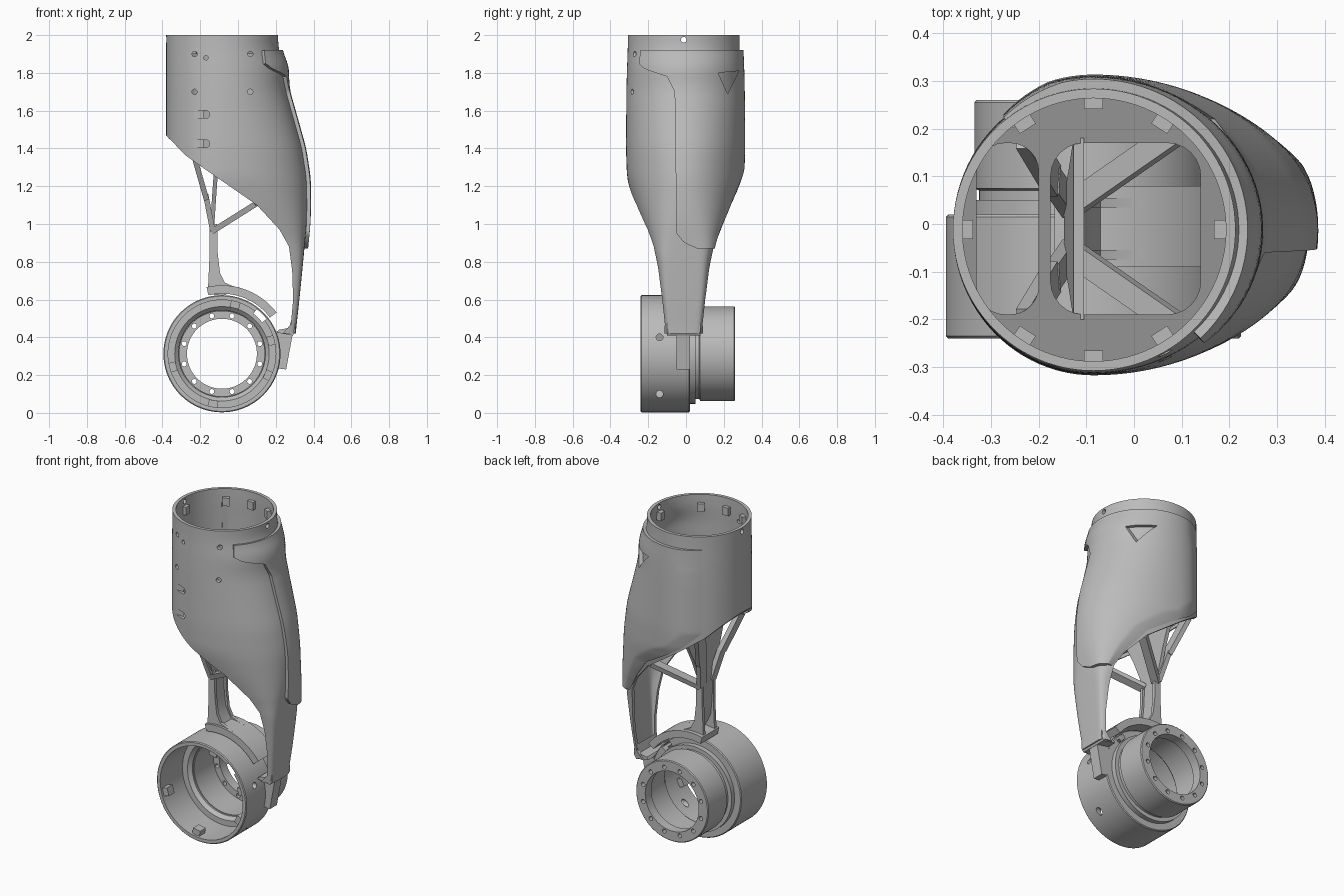
import bpy, bmesh
from math import sin, cos, asin, acos, pi, radians, copysign
from mathutils import Vector

if "Cube" in bpy.data.objects:
    bpy.data.objects.remove(bpy.data.objects["Cube"])

GREY = bpy.data.materials.new("machined grey")
GREY.use_nodes = True
GREY.diffuse_color = (0.5, 0.5, 0.5, 1)
GREY.node_tree.nodes["Principled BSDF"].inputs["Base Color"].default_value = (0.5, 0.5, 0.5, 1)

CX, CY, RING_Z = -0.085, -0.012, 0.313      # tube axis and joint height
along_x = lambda u, v, w: (w, u, v)
along_y = lambda u, v, w: (u, w, v)
along_z = lambda u, v, w: (u, v, w)


def make(name, bm):
    bmesh.ops.recalc_face_normals(bm, faces=bm.faces)
    me = bpy.data.meshes.new(name)
    bm.to_mesh(me)
    bm.free()
    me.materials.append(GREY)
    ob = bpy.data.objects.new(name, me)
    bpy.context.collection.objects.link(ob)
    return ob


def prism(bm, pts, lo, hi, place):
    a, b = ([bm.verts.new(place(u, v, w)) for u, v in pts] for w in (lo, hi))
    bm.faces.new(a)
    bm.faces.new(b[::-1])
    for i in range(len(pts)):
        j = (i + 1) % len(pts)
        bm.faces.new((a[i], b[i], b[j], a[j]))


def prisms(name, items):
    bm = bmesh.new()
    for item in items:
        prism(bm, *item)
    return make(name, bm)


def circle(u, v, r, n=20):
    return [(u + r * cos(2 * pi * i / n), v + r * sin(2 * pi * i / n)) for i in range(n)]


def round_rect(u0, u1, v0, v1, r, n=6):
    pts = []
    for k, (u, v) in enumerate(((u1 - r, v1 - r), (u0 + r, v1 - r), (u0 + r, v0 + r), (u1 - r, v0 + r))):
        for i in range(n + 1):
            a = (k + i / n) * pi / 2
            pts.append((u + r * cos(a), v + r * sin(a)))
    return pts


def block(cu, cv, angle, r0, r1, width):
    """Rectangle standing on a radius of a circle."""
    c, s = cos(radians(angle)), sin(radians(angle))
    return [(cu + r * c - t * s, cv + r * s + t * c)
            for r, t in ((r0, -width), (r1, -width), (r1, width), (r0, width))]


def arc(cu, cv, r0, r1, a0, a1, n=32):
    angles = [radians(a0 + (a1 - a0) * i / n) for i in range(n + 1)]
    return ([(cu + r0 * cos(a), cv + r0 * sin(a)) for a in angles] +
            [(cu + r1 * cos(a), cv + r1 * sin(a)) for a in angles[::-1]])


def lathe(name, profile, n=96):
    bm = bmesh.new()
    loops = [[bm.verts.new((CX + r * cos(2 * pi * i / n), y, RING_Z + r * sin(2 * pi * i / n)))
              for i in range(n)] for r, y in profile]
    for a, b in zip(loops, loops[1:] + loops[:1]):
        for i in range(n):
            bm.faces.new((a[i], a[(i + 1) % n], b[(i + 1) % n], b[i]))
    return make(name, bm)


def bar(bm, a, b, u, v):
    """Straight four-sided bar between two points."""
    a, b = Vector(a), Vector(b)
    d = (b - a).normalized()
    side = d.cross(Vector((0, 1, 0))).normalized()
    up = d.cross(side)
    prism(bm, [(-u, -v), (u, -v), (u, v), (-u, v)], 0, 1,
          lambda p, q, w: a.lerp(b, w) + side * p + up * q)


def thicken(ob, t):
    m = ob.modifiers.new("wall", 'SOLIDIFY')
    m.thickness, m.offset = t, -1


def finish(ob, *cutters, angle=35):
    """Cut, bake the modifiers and smooth the part."""
    for c in cutters:
        c.hide_render = True
        m = ob.modifiers.new("cut", 'BOOLEAN')
        m.operation, m.object, m.solver = 'DIFFERENCE', c, 'EXACT'
    bpy.context.view_layer.update()
    me = bpy.data.meshes.new_from_object(ob.evaluated_get(bpy.context.evaluated_depsgraph_get()))
    ob.modifiers.clear()
    ob.data = me
    for c in cutters:
        bpy.data.objects.remove(c)
    bpy.ops.object.select_all(action='DESELECT')
    ob.select_set(True)
    bpy.context.view_layer.objects.active = ob
    bpy.ops.object.shade_smooth_by_angle(angle=radians(angle))


def interp(keys, z):
    """Linear lookup in rows sorted by falling z."""
    if z >= keys[0][0]:
        return keys[0][1:]
    for p, q in zip(keys, keys[1:]):
        if z >= q[0]:
            t = (p[0] - z) / (p[0] - q[0])
            return [a + (b - a) * t for a, b in zip(p[1:], q[1:])]
    return keys[-1][1:]


# Shin cross-sections: height, outermost x, half depth, squareness
SECTIONS = [(1.92, .213, .296, 2), (1.84, .25, .3, 2), (1.72, .252, .303, 2), (1.4, .342, .306, 2),
            (1.24, .366, .3, 2), (1.1, .367, .265, 2.3), (1, .364, .227, 2.8), (.9, .354, .182, 4),
            (.8, .345, .148, 7), (.6, .325, .122, 9), (.42, .305, .102, 9)]


def section(z):
    samples = [interp(SECTIONS, z + d * .02) for d in range(-2, 3)]
    return [sum(s) / 5 for s in zip(*samples)]


def skin(a, z, off=0):
    xmax, hy, n = section(z)
    c, s = cos(a), sin(a)
    rx = (xmax - CX if c > 0 else .295) + off
    return (CX + rx * copysign(abs(c) ** (2 / n), c), CY + (hy + off) * copysign(abs(s) ** (2 / n), s), z)


# Shin shell, cut on a slant so that it runs down into the outer strut
bm = bmesh.new()
N = 96
rows = [[bm.verts.new(skin(2 * pi * i / N, 2 - 1.58 * k / 60)) for i in range(N)] for k in range(61)]
for a, b in zip(rows, rows[1:]):
    for i in range(N):
        bm.faces.new((a[i], a[(i + 1) % N], b[(i + 1) % N], b[i]))
shell = make("shin_shell", bm)
thicken(shell, .02)
slant = [(-.6, 1.56), (-.38, 1.47), (-.28, 1.365), (-.16, 1.28), (.1, 1.1), (.22, .97), (.27, .88),
         (.287, .75), (.292, .6), (.28, .47), (.22, .4), (-.6, .3)]
under = prisms("under_cutter", [(slant, -1, 1, along_y)])
holes = [(circle(x, z, .014), -1, 0, along_y) for x in (-.23, .065) for z in (1.7, 1.9)]
holes += [(round_rect(-.24, -.15, z - .02, z + .02, .019), -1, -.279, along_y) for z in (1.425, 1.58)]
holes += [(circle(-.17, 1.88, .012), -1, 0, along_y), (circle(CY, 1.975, .015), -1, 1, along_x)]
finish(shell, under, prisms("hole_cutter", holes))

# Raised cover over the calf and the back, feathered at its rear edge
START = [(1.92, -.24), (1.85, -.25), (1.82, -.22), (1.78, -.1), (1.7, -.06), (.95, -.05), (.9, -.01), (.87, .06)]
END = [(1.4, -.27), (1.3, -.17), (1.13, .1), (1, .2), (.87, .28)]
bm = bmesh.new()
rows = []
for k in range(91):
    z = 1.92 - 1.05 * k / 90
    xmax, hy, n = section(z)
    y, x = interp(START, z)[0] - CY, interp(END, z)[0] - CX
    a0 = copysign(asin(min(1, abs(y) / (hy + .02)) ** (n / 2)), y)
    t = x / (xmax - CX if x > 0 else .295)
    a1 = acos(copysign(abs(t) ** (n / 2), t))
    rows.append([bm.verts.new(skin(a0 + (a1 - a0) * i / 40, z, .02 * min(1, .3 + (40 - i) / 9)))
                 for i in range(41)])
for a, b in zip(rows, rows[1:]):
    for i in range(40):
        bm.faces.new((a[i], b[i], b[i + 1], a[i + 1]))
cover = make("calf_cover", bm)
if sum(f.normal.dot(f.center - Vector((CX, CY, f.center.z))) for f in cover.data.polygons) < 0:
    cover.data.flip_normals()
thicken(cover, .03)
finish(cover, prisms("vent_cutter", [([(.17, 1.8), (.28, 1.81), (.22, 1.69)], 0, .5, along_x)]))

# Mounting tabs inside the open top
finish(prisms("top_tabs", [(block(CX, CY, a, .253, .282, .02), 1.9, 1.95, along_z)
                           for a in (0, 57, 90, 123, 180, 237, 270, 303)]))

# Sloping bulkhead with two openings
outline = []
for i in range(64):
    c, s = cos(2 * pi * i / 64), sin(2 * pi * i / 64)
    outline.append((CX + (.36 if c > 0 else .283) * c, CY + .28 * s))
bulkhead = prisms("bulkhead", [(outline, 0, .02, lambda u, v, w: (u, v, w + 1.25 - .72 * (u - CX)))])
finish(bulkhead, prisms("opening_cutter", [(round_rect(-.175, .14, -.19, .17, .07), .5, 2, along_z),
                                          (round_rect(-.33, -.2, -.19, .17, .06), .5, 2, along_z)]))

# Inner strut: tapering web, channel sides, splayed legs and diagonal braces
WEB = [(1.29, -.105, .19), (1.15, -.115, .125), (1, -.125, .068), (.85, -.12, .055), (.75, -.11, .055),
       (.69, -.08, .055), (.64, -.05, .055)]
bm = bmesh.new()
rows = [[bm.verts.new((x + dx, -.01 + s * hy, z)) for dx, s in ((0, -1), (0, 1), (-.022, 1), (-.022, -1))]
        for z, x, hy in WEB]
for a, b in zip(rows, rows[1:]):
    for i in range(4):
        bm.faces.new((a[i], a[(i + 1) % 4], b[(i + 1) % 4], b[i]))
bm.faces.new(rows[0])
bm.faces.new(rows[-1])
channel = [(-.15, 1), (-.11, 1), (-.108, .85), (-.095, .74), (-.07, .69), (-.03, .672), (.02, .66),
           (-.08, .62), (-.16, .63), (-.15, .85)]
for s in (-1, 1):
    y = -.01 + s * .055
    prism(bm, channel, y - .01, y + .01, along_y)
    bar(bm, (-.23, -.01 + s * .2, 1.35), (-.17, -.01 + s * .1, 1.14), .014, .035)
    bar(bm, (-.17, -.01 + s * .1, 1.15), (-.135, -.01 + s * .05, .97), .014, .028)
    bar(bm, (-.13, -.01 + s * .05, .965), (.1, -.01 + s * .21, 1.11), .015, .025)
finish(make("inner_strut", bm))

# Saddle over the joint, foot of the outer strut and its stop
saddle = arc(CX, RING_Z, .318, .362, 37, 103)
finish(prisms("joint_saddle", [(saddle, -.09, .08, along_y)]))
foot = [(.205, .425), (.29, .41), (.304, .43), (.305, .47), (.285, .5), (.27, .45), (.215, .44)]
stop = [(.205, .43), (.29, .42), (.255, .23), (.215, .235)]
finish(prisms("strut_foot", [(foot, -.1, .078, along_y), (stop, -.05, .02, along_y)]))

# Joint housing and the smaller drum behind it
housing = lathe("joint_housing", [(.305, -.24), (.31, -.235), (.31, .015), (.305, .02), (.265, .02), (.265, .05),
                                  (.23, .05), (.23, 0), (.25, -.02), (.285, -.02), (.285, -.24)])
side_holes = [(circle(-.14, z, .018), CX, 1, along_x) for z in (.1, .4)]
slot = (arc(CX, RING_Z, .27, .3, 38, 52), -1, 1, along_y)
finish(housing, prisms("side_hole_cutter", side_holes), prisms("slot_cutter", [slot]))
drum = lathe("joint_drum", [(.24, .01), (.24, .07), (.25, .075), (.25, .255), (.245, .26), (.185, .26),
                            (.185, .2), (.225, .2), (.225, .01)])
bolts = [(circle(CX + .207 * cos(a), RING_Z + .207 * sin(a), .013, 14), .1, .4, along_y)
         for a in (pi * (i + .5) / 6 for i in range(12))]
finish(drum, prisms("bolt_cutter", bolts))
finish(prisms("housing_tabs", [(block(CX, RING_Z, a, .25, .29, .025), -.225, -.17, along_y)
                               for a in (-100, -25, 15, 75, 195)]))
